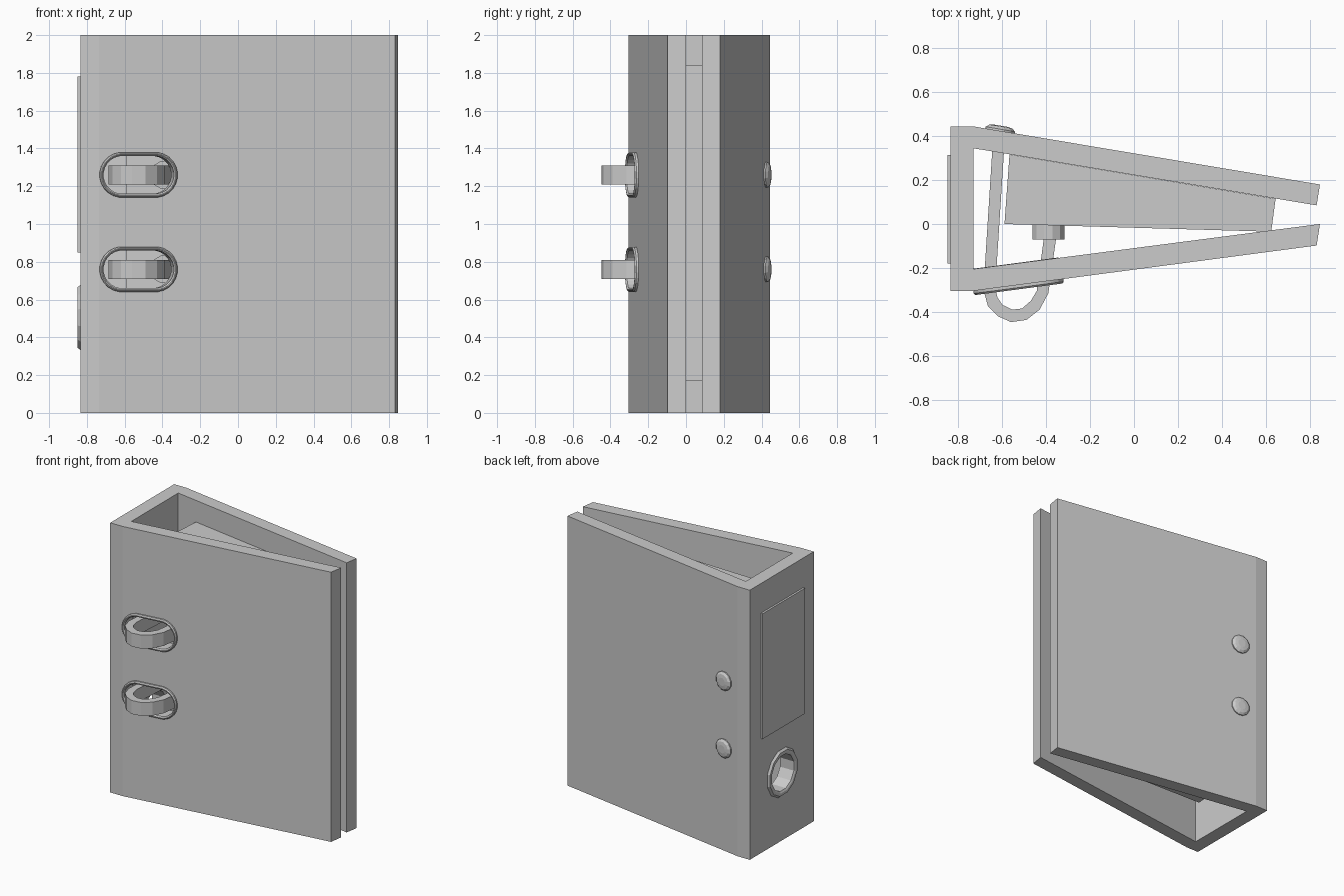
import bpy, bmesh
from math import pi, cos, sin, atan2
from mathutils import Matrix, Vector

if "Cube" in bpy.data.objects:
    bpy.data.objects.remove(bpy.data.objects["Cube"], do_unlink=True)

grey = bpy.data.materials.new("plain grey")
grey.use_nodes = True
grey.diffuse_color = (0.6, 0.6, 0.6, 1)
grey.node_tree.nodes["Principled BSDF"].inputs["Base Color"].default_value = (0.6, 0.6, 0.6, 1)


def finish(name, bm):
    bmesh.ops.recalc_face_normals(bm, faces=bm.faces)
    mesh = bpy.data.meshes.new(name)
    bm.to_mesh(mesh)
    bm.free()
    mesh.materials.append(grey)
    ob = bpy.data.objects.new(name, mesh)
    bpy.context.collection.objects.link(ob)
    return ob


def prism(name, pts, z0, z1):
    """Plan outline extruded upwards."""
    bm = bmesh.new()
    face = bm.faces.new([bm.verts.new((x, y, z0)) for x, y in pts])
    up = bmesh.ops.extrude_face_region(bm, geom=[face])["geom"]
    verts = [v for v in up if isinstance(v, bmesh.types.BMVert)]
    bmesh.ops.translate(bm, vec=(0, 0, z1 - z0), verts=verts)
    return finish(name, bm)


def loft(name, half, sections, segs, matrix, ring=False):
    """Round (half = 0) or slot-shaped sections (radius, height) joined together."""
    bm = bmesh.new()
    loops = []
    for r, h in sections:
        loop = []
        for i in range(segs):
            a = 2 * pi * (i + 0.5) / segs
            shift = half if cos(a) > 0 else -half
            loop.append(bm.verts.new(matrix @ Vector((shift + r * cos(a), r * sin(a), h))))
        loops.append(loop)
    pairs = list(zip(loops, loops[1:]))
    if ring:
        pairs.append((loops[-1], loops[0]))
    else:
        bm.faces.new(loops[0])
        bm.faces.new(loops[-1])
    for a, b in pairs:
        for i in range(segs):
            j = (i + 1) % segs
            bm.faces.new((a[i], a[j], b[j], b[i]))
    return finish(name, bm)


def cut(target, cutter):
    mod = target.modifiers.new("hole", "BOOLEAN")
    mod.operation = "DIFFERENCE"
    mod.solver = "EXACT"
    mod.object = cutter
    bpy.context.view_layer.objects.active = target
    bpy.ops.object.modifier_apply(modifier=mod.name)
    bpy.data.objects.remove(cutter, do_unlink=True)


def facing(x, y, z, turn, tilt, axis="X"):
    return (Matrix.Translation((x, y, z)) @ Matrix.Rotation(turn, 4, "Z")
            @ Matrix.Rotation(tilt, 4, axis))


# Folded cover: spine with two boards
cover = prism("cover", [
    (-0.835, 0.445), (-0.735, 0.445), (0.847, 0.18), (0.832, 0.085), (-0.732, 0.345),
    (-0.732, -0.205), (0.847, 0.0), (0.832, -0.098), (-0.735, -0.305), (-0.835, -0.305)], 0, 2)

# Paper stack
prism("paper_stack", [(-0.59, 0.0), (-0.567, 0.317), (0.645, 0.115), (0.625, -0.035)], 0.17, 1.84)

# Spine label and finger hole
prism("spine_label", [(-0.85, -0.18), (-0.85, 0.315), (-0.83, 0.315), (-0.83, -0.18)], 0.85, 1.78)
spine = facing(-0.835, 0.068, 0.505, 0, -pi / 2, "Y")
cut(cover, loft("finger_cutter", 0, [(0.145, -0.3), (0.145, 0.2)], 12, spine))
loft("finger_ring", 0, [(0.132, -0.105), (0.132, 0.008), (0.145, 0.015), (0.165, 0.015),
                        (0.178, 0.0), (0.15, -0.105)], 12, spine, ring=True)

# Arch outline: long post, bend, short post
outer = [(-0.645, 0.345), (-0.686, -0.3), (-0.665, -0.375), (-0.62, -0.42), (-0.56, -0.447),
         (-0.49, -0.437), (-0.43, -0.39), (-0.39, -0.315), (-0.354, -0.06)]
inner = [(-0.41, -0.06), (-0.443, -0.305), (-0.47, -0.35), (-0.51, -0.385), (-0.555, -0.39),
         (-0.6, -0.368), (-0.622, -0.335), (-0.632, -0.29), (-0.592, 0.335)]
front_turn = atan2(0.207, 1.567)
back_turn = -atan2(0.265, 1.582)

# Each ring with its slot, rim, collar and rivet
for side, z in (("upper", 1.26), ("lower", 0.76)):
    slot = facing(-0.527, -0.2775, z, front_turn, pi / 2)
    cut(cover, loft("slot_cutter", 0.088, [(0.108, -0.14), (0.108, 0.1)], 24, slot))
    loft(side + "_slot_rim", 0.088, [(0.1, -0.1), (0.1, 0.012), (0.108, 0.02), (0.113, 0.02),
                                     (0.12, 0.012), (0.12, 0.0), (0.11, -0.1)], 24, slot, ring=True)
    prism(side + "_arch_ring", outer + inner, z - 0.05, z + 0.05)
    loft(side + "_ring_collar", 0, [(0.075, 0.0), (0.075, 0.07)], 12,
         facing(-0.39, 0.0, z, 0, pi / 2))
    loft(side + "_rivet", 0, [(0.07, -0.01), (0.07, 0.008), (0.055, 0.02), (0.03, 0.024)], 12,
         facing(-0.61, 0.424, z, back_turn, -pi / 2))
